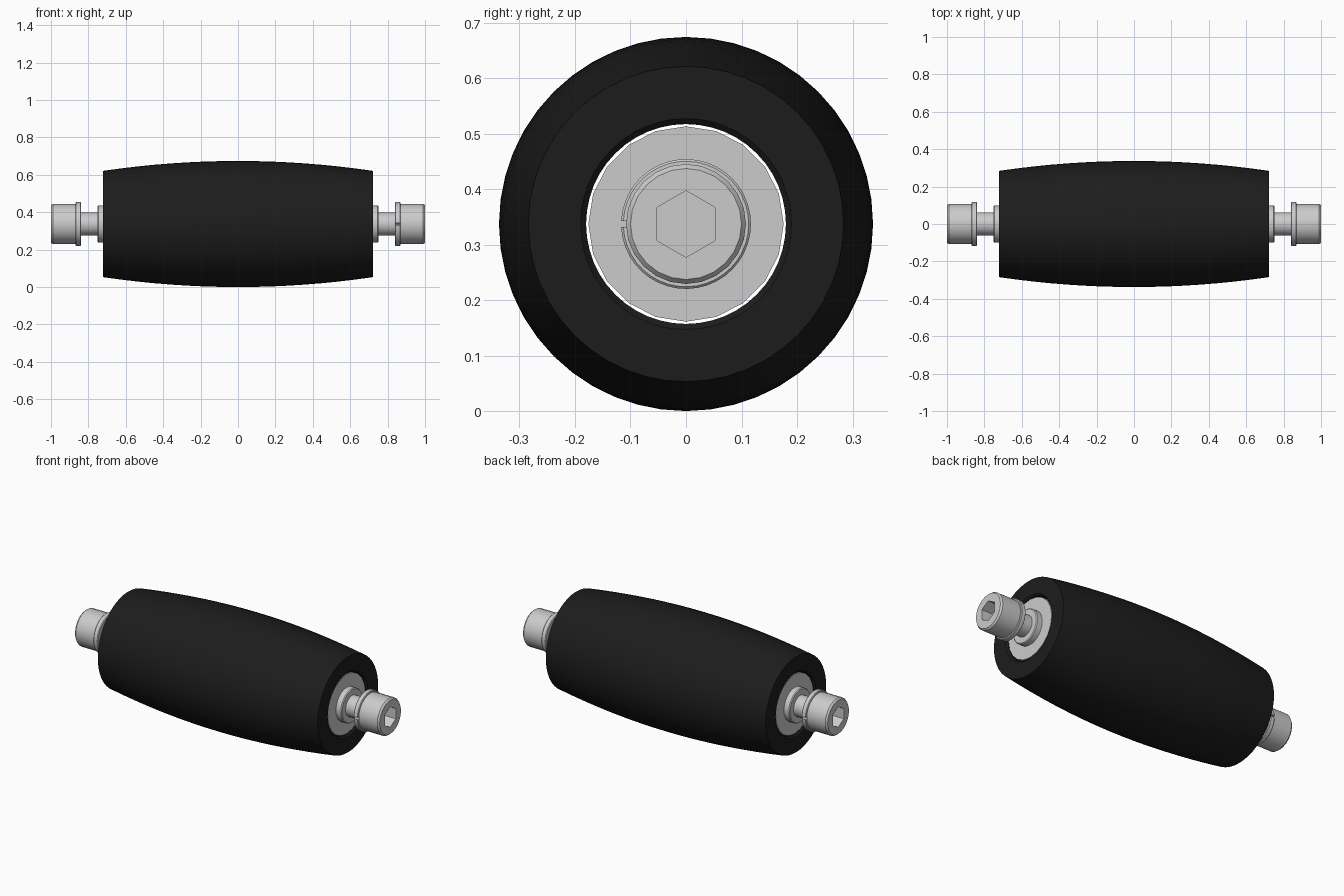
import bpy, bmesh
from math import pi, cos, sin, radians

if "Cube" in bpy.data.objects:
    bpy.data.objects.remove(bpy.data.objects["Cube"])

AXIS_Z = 0.337


def lathe(name, profile, segs, closed=False, gap=0.0, hexes=(), start=0.0):
    """Revolve (x, r) points about the x axis; points listed in hexes become hexagons."""
    bm = bmesh.new()
    count = segs + 1 if gap else segs
    rings = []
    for i, (x, r) in enumerate(profile):
        ring = []
        for k in range(count):
            a = start + gap / 2 + (2 * pi - gap) * k / segs
            rr = r
            if i in hexes:
                rr = r * cos(pi / 6) / cos(a % (pi / 3) - pi / 6)
            ring.append(bm.verts.new((x, rr * sin(a), rr * cos(a))))
        rings.append(ring)
    n = len(rings)
    for i in range(n if closed else n - 1):
        p, q = rings[i], rings[(i + 1) % n]
        for k in range(segs):
            j = (k + 1) % count
            bm.faces.new((p[k], p[j], q[j], q[k]))
    if gap:
        bm.faces.new([r[0] for r in rings])
        bm.faces.new([r[-1] for r in rings])
    elif not closed:
        bm.faces.new(rings[0])
        bm.faces.new(rings[-1])
    bmesh.ops.recalc_face_normals(bm, faces=bm.faces)
    mesh = bpy.data.meshes.new(name)
    bm.to_mesh(mesh)
    bm.free()
    ob = bpy.data.objects.new(name, mesh)
    ob.location.z = AXIS_Z
    bpy.context.collection.objects.link(ob)
    bpy.ops.object.select_all(action='DESELECT')
    ob.select_set(True)
    bpy.context.view_layer.objects.active = ob
    bpy.ops.object.shade_smooth_by_angle(angle=radians(30))
    return ob


# Barrel-shaped rubber roller with a through bore
N = 16
xs = [-0.722 + 1.444 * i / N for i in range(N + 1)]
barrel = [(x, 0.337 - 0.053 * (x / 0.722) ** 2) for x in xs]
barrel += [(0.722, 0.19), (0.712, 0.18), (-0.712, 0.18), (-0.722, 0.19)]
roller = lathe("rubber_roller", barrel, 48, closed=True)
rubber = bpy.data.materials.new("black_rubber")
rubber.diffuse_color = (0.012, 0.012, 0.012, 1)
rubber.use_nodes = True
rubber.node_tree.nodes["Principled BSDF"].inputs["Base Color"].default_value = rubber.diffuse_color
roller.data.materials.append(rubber)

# Hardware at the +x end
end_parts = [
    # Bearing disc sitting just inside the bore
    lathe("bearing", [(0.55, 0.062), (0.55, 0.176), (0.713, 0.176), (0.713, 0.062)],
          20, closed=True),
    # Spacer collar
    lathe("spacer", [(0.70, 0.062), (0.70, 0.1), (0.745, 0.1), (0.75, 0.095),
                     (0.75, 0.062)], 32, closed=True),
    # Split lock washer, gap facing -y
    lathe("lock_washer", [(0.839, 0.066), (0.839, 0.113), (0.843, 0.117),
                          (0.865, 0.117), (0.869, 0.113), (0.869, 0.066)],
          40, closed=True, gap=0.1, start=-pi / 2),
    # Socket cap bolt: shank, head and hexagonal recess
    lathe("cap_bolt", [(0.4, 0.062), (0.869, 0.062), (0.869, 0.108), (0.99, 0.108),
                       (1.0, 0.1), (1.0, 0.06), (0.93, 0.06)],
          24, hexes=(5, 6)),
]

# Same hardware turned round for the -x end
for part in end_parts:
    other = part.copy()
    other.name = part.name + "_left"
    other.rotation_euler.z = pi
    bpy.context.collection.objects.link(other)
